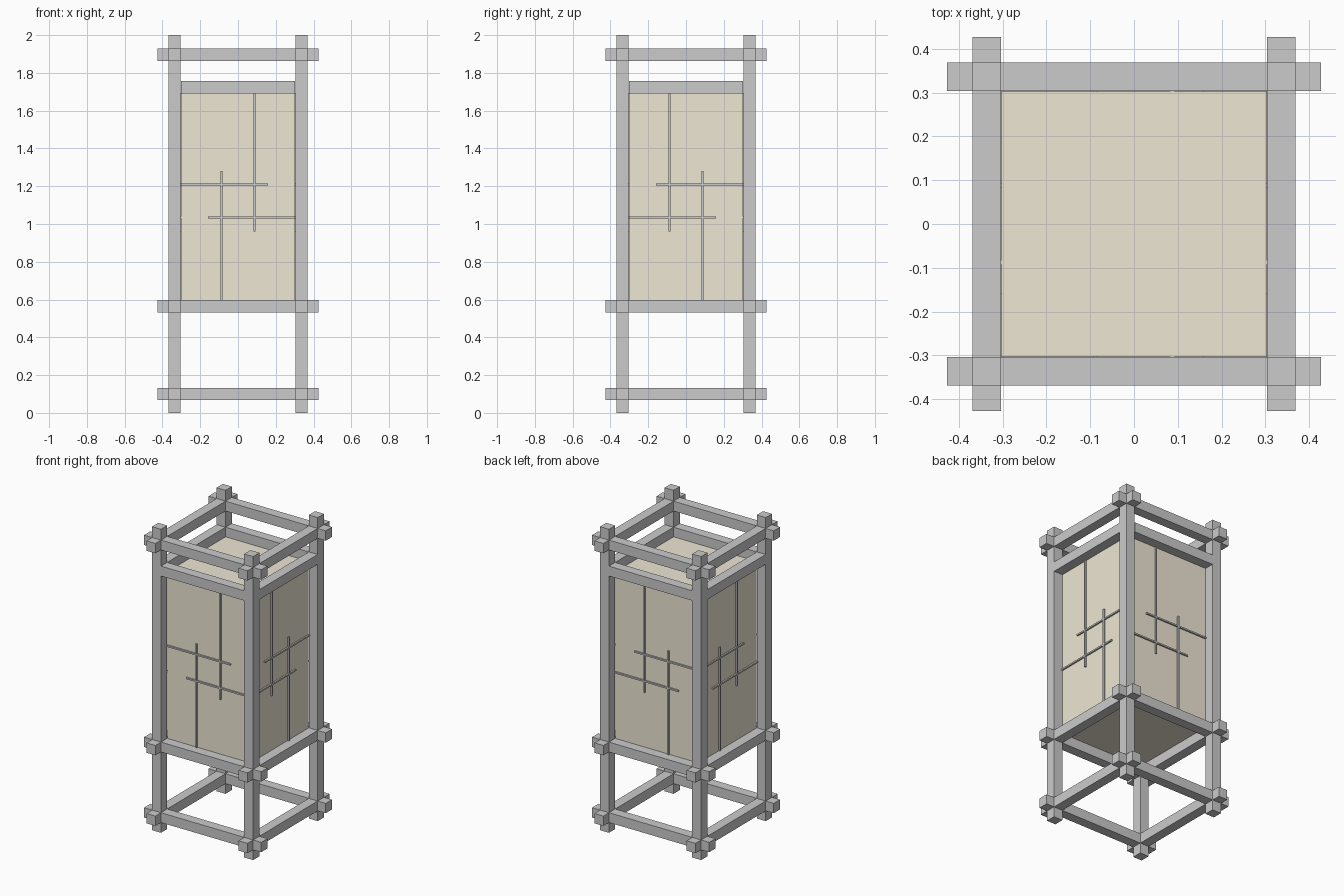
import bpy

if "Cube" in bpy.data.objects:
    bpy.data.objects.remove(bpy.data.objects["Cube"])

T = 0.065      # timber thickness
C = 0.336      # post centre offset
P = 0.303      # paper face offset
L = 0.427      # overhanging beam half length
B = 0.01       # lattice bar thickness


def box(name, lo, hi, mat=None):
    bpy.ops.mesh.primitive_cube_add(size=1, location=[(a + b) / 2 for a, b in zip(lo, hi)])
    ob = bpy.context.object
    ob.name = name
    ob.scale = [b - a for a, b in zip(lo, hi)]
    bpy.ops.object.transform_apply(location=False, rotation=False, scale=True)
    if mat:
        ob.data.materials.append(mat)
    return ob


def side_box(name, axis, sign, u, depth, z):
    """Box on one side: u runs along the side, depth is distance from the centre."""
    d = sorted(sign * v for v in depth)
    if axis == 'x':
        return box(name, (u[0], d[0], z[0]), (u[1], d[1], z[1]))
    return box(name, (d[0], u[0], z[0]), (d[1], u[1], z[1]))


paper = bpy.data.materials.new("paper")
paper.diffuse_color = (0.86, 0.80, 0.66, 1)
paper.use_nodes = True
paper.node_tree.nodes["Principled BSDF"].inputs["Base Color"].default_value = paper.diffuse_color

# Paper shade
box("paper_shade", (-P, -P, 0.597), (P, P, 1.694), paper)

# Corner posts
for sx in (-1, 1):
    for sy in (-1, 1):
        box("corner_post", (sx * C - T / 2, sy * C - T / 2, 0),
            (sx * C + T / 2, sy * C + T / 2, 2))

sides = {'x': {-1: "front", 1: "back"}, 'y': {-1: "left", 1: "right"}}
for axis, names in sides.items():
    # Lattice layout is mirrored between front/back and left/right
    m = 1 if axis == 'x' else -1
    for sign, side in names.items():
        timber = (C - T / 2, C + T / 2)
        # Overhanging beams
        for part, z in (("bottom", 0.1), ("middle", 0.565), ("top", 1.896)):
            side_box(f"{side}_{part}_beam", axis, sign, (-L, L), timber,
                     (z - T / 2, z + T / 2))
        # Rail between the posts, above the shade
        side_box(f"{side}_shade_rail", axis, sign, (-P, P), timber, (1.692, 1.757))
        # Thin lattice bars on the paper
        face = (P - 0.002, P + B)
        for u, z in ((0.087, (0.96, 1.694)), (-0.087, (0.597, 1.28))):
            side_box(f"{side}_upright_bar", axis, sign,
                     (m * u - B / 2, m * u + B / 2), face, z)
        for z, u in ((1.21, (-P, 0.16)), (1.035, (-0.16, P))):
            side_box(f"{side}_cross_bar", axis, sign, sorted(m * v for v in u),
                     face, (z - B / 2, z + B / 2))
